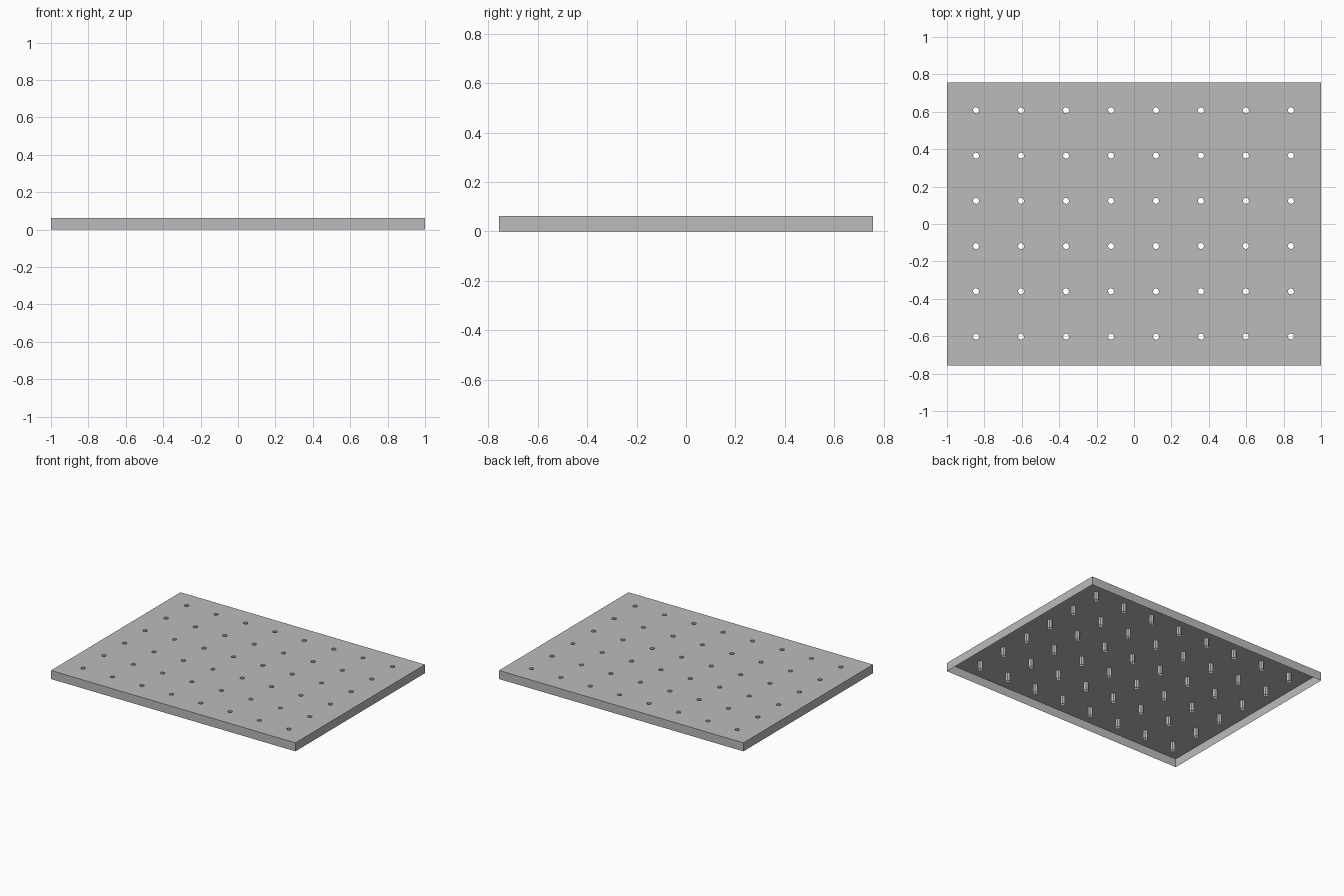
import bpy, bmesh, math
from mathutils import Vector

cube = bpy.data.objects.get("Cube")
if cube:
    bpy.data.objects.remove(cube, do_unlink=True)

HALF_X, HALF_Y, HEIGHT = 1.0, 0.757, 0.063
COLS, ROWS = 8, 6
PITCH_X, PITCH_Y = 0.2405, 0.242
CENTRE_X, CENTRE_Y = -0.003, 0.003
HOLE_RADIUS, HOLE_SIDES = 0.0175, 6

# Single flat colour
grey = bpy.data.materials.new("light grey")
grey.use_nodes = True
colour = (0.5, 0.5, 0.5, 1.0)
grey.diffuse_color = colour
grey.node_tree.nodes["Principled BSDF"].inputs["Base Color"].default_value = colour

bm = bmesh.new()


def add_loop(points):
    """Closed loop of edges at the height of the top sheet."""
    verts = [bm.verts.new((x, y, HEIGHT)) for x, y in points]
    return [bm.edges.new((a, b)) for a, b in zip(verts, verts[1:] + verts[:1])]


# Outline of the tray and the grid of drain holes
edges = add_loop([(-HALF_X, -HALF_Y), (HALF_X, -HALF_Y),
                  (HALF_X, HALF_Y), (-HALF_X, HALF_Y)])
for col in range(COLS):
    for row in range(ROWS):
        cx = CENTRE_X + (col - (COLS - 1) / 2) * PITCH_X
        cy = CENTRE_Y + (row - (ROWS - 1) / 2) * PITCH_Y
        angles = [math.radians(45) + math.tau * k / HOLE_SIDES for k in range(HOLE_SIDES)]
        edges += add_loop([(cx + HOLE_RADIUS * math.cos(a),
                            cy + HOLE_RADIUS * math.sin(a)) for a in angles])

# Top sheet with the holes left open
bmesh.ops.triangle_fill(bm, use_beauty=True, use_dissolve=False,
                        edges=edges, normal=Vector((0, 0, 1)))

# Rim and hole sleeves: every open edge drops to the ground, leaving the underside open
rim = [e for e in bm.edges if e.is_boundary]
result = bmesh.ops.extrude_edge_only(bm, edges=rim)
for v in result["geom"]:
    if isinstance(v, bmesh.types.BMVert):
        v.co.z = 0.0

# Consistent normals, with the top sheet facing up
bmesh.ops.recalc_face_normals(bm, faces=bm.faces[:])
top = max(bm.faces, key=lambda f: f.calc_center_median().z)
if top.normal.z < 0:
    bmesh.ops.reverse_faces(bm, faces=bm.faces[:])

mesh = bpy.data.meshes.new("perforated_tray")
bm.to_mesh(mesh)
bm.free()
mesh.materials.append(grey)
tray = bpy.data.objects.new("perforated_tray", mesh)
bpy.context.collection.objects.link(tray)
